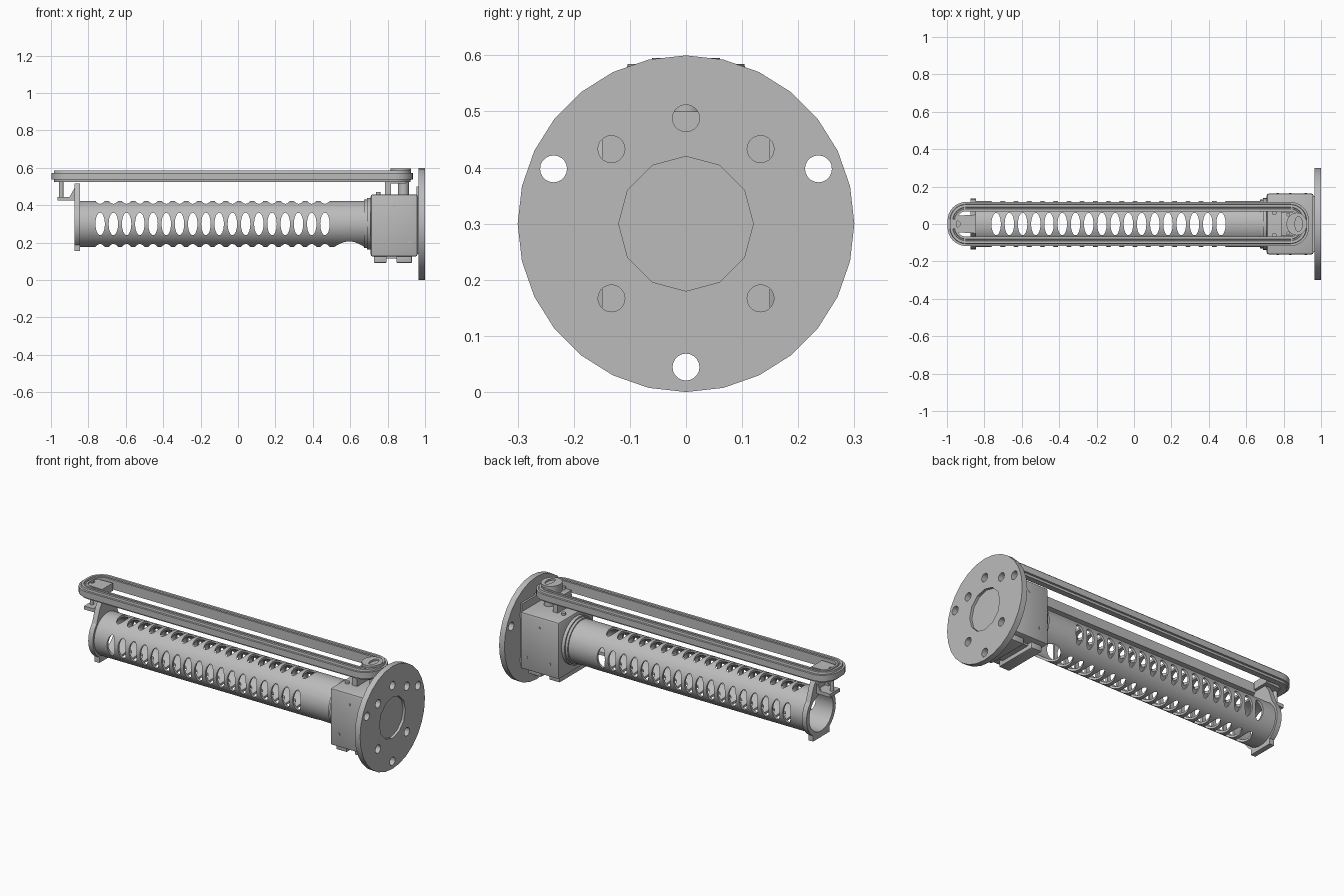
import bpy, bmesh, math
from mathutils import Matrix, Vector

if "Cube" in bpy.data.objects:
    bpy.data.objects.remove(bpy.data.objects["Cube"], do_unlink=True)

grey = bpy.data.materials.new("light grey metal")
grey.use_nodes = True
grey.diffuse_color = (0.5, 0.5, 0.5, 1)
grey.node_tree.nodes["Principled BSDF"].inputs["Base Color"].default_value = (0.5, 0.5, 0.5, 1)

AXIS_Z = 0.3
TURN = {"X": Matrix.Rotation(math.pi / 2, 4, "Y"),
        "Y": Matrix.Rotation(math.pi / 2, 4, "X"),
        "Z": Matrix.Identity(4)}


def finish(name, bm, smooth=True):
    bmesh.ops.recalc_face_normals(bm, faces=bm.faces)
    mesh = bpy.data.meshes.new(name)
    bm.to_mesh(mesh)
    bm.free()
    ob = bpy.data.objects.new(name, mesh)
    bpy.context.collection.objects.link(ob)
    mesh.materials.append(grey)
    if smooth:
        shade(ob)
    return ob


def shade(ob):
    bpy.ops.object.select_all(action="DESELECT")
    ob.select_set(True)
    bpy.context.view_layer.objects.active = ob
    bpy.ops.object.shade_smooth_by_angle(angle=math.radians(32))


def add_cyl(bm, axis, centre, r, length, sides=32, stretch=(1, 1, 1)):
    m = Matrix.Translation(centre) @ Matrix.Diagonal((*stretch, 1)) @ TURN[axis]
    bmesh.ops.create_cone(bm, cap_ends=True, segments=sides, radius1=r, radius2=r,
                          depth=length, matrix=m)


def add_box(bm, x, y, z):
    size = (x[1] - x[0], y[1] - y[0], z[1] - z[0])
    mid = (sum(x) / 2, sum(y) / 2, sum(z) / 2)
    return bmesh.ops.create_cube(bm, size=1, matrix=Matrix.Translation(mid) @ Matrix.Diagonal((*size, 1)))


def cyl(name, axis, centre, r, length, sides=32, stretch=(1, 1, 1)):
    bm = bmesh.new()
    add_cyl(bm, axis, centre, r, length, sides, stretch)
    return finish(name, bm)


def box(name, x, y, z, bevel=0):
    bm = bmesh.new()
    add_box(bm, x, y, z)
    if bevel:
        bmesh.ops.bevel(bm, geom=bm.edges[:], offset=bevel, segments=2, affect="EDGES", profile=0.5)
    return finish(name, bm)


def prism(name, points, lift):
    """Extrude a flat outline along a vector."""
    bm = bmesh.new()
    face = bm.faces.new([bm.verts.new(p) for p in points])
    new = bmesh.ops.extrude_face_region(bm, geom=[face])["geom"]
    bmesh.ops.translate(bm, vec=lift, verts=[v for v in new if isinstance(v, bmesh.types.BMVert)])
    return finish(name, bm)


def cut(ob, bm):
    cutter = finish("cutter", bm, False)
    cutter.hide_render = True
    mod = ob.modifiers.new("cut", "BOOLEAN")
    mod.operation, mod.solver, mod.object = "DIFFERENCE", "EXACT", cutter
    shade(ob)
    bpy.ops.object.modifier_apply(modifier=mod.name)
    bpy.data.objects.remove(cutter, do_unlink=True)
    shade(ob)


def pipe(name, x0, x1, outer, inner, sides=64):
    ob = cyl(name, "X", ((x0 + x1) / 2, 0, AXIS_Z), outer, x1 - x0, sides)
    bm = bmesh.new()
    add_cyl(bm, "X", ((x0 + x1) / 2, 0, AXIS_Z), inner, x1 - x0 + 0.1, sides)
    cut(ob, bm)
    return ob


# Perforated tube: two crossing rows of oval slots and one large lower opening
tube = pipe("perforated_tube", -0.86, 0.69, 0.123, 0.11)
for axis in "YZ":
    bm = bmesh.new()
    for i in range(18):
        flat = (0.42, 1, 1)
        add_cyl(bm, axis, (-0.737 + i * 0.0707, 0, AXIS_Z), 0.06, 0.4, 24, flat)
    cut(tube, bm)
bm = bmesh.new()
add_cyl(bm, "Z", (0.595, 0, 0.15), 0.08, 0.2)
cut(tube, bm)

# Collars between tube and gearbox
pipe("tube_collar", 0.675, 0.692, 0.13, 0.1)
pipe("gearbox_collar", 0.69, 0.72, 0.138, 0.1)

# Tube end ring with foot and side ears
ring = pipe("end_ring", -0.875, -0.845, 0.135, 0.11)
box("end_foot", (-0.875, -0.845), (-0.075, 0.075), (0.155, 0.188))
prism("end_upright", [(-0.875, y, z) for y, z in
      ((-0.1, 0.39), (-0.06, 0.412), (0.06, 0.412), (0.1, 0.39), (0.07, 0.47), (0.04, 0.515),
       (-0.04, 0.515), (-0.07, 0.47))], (0.03, 0, 0))
box("tension_shelf", (-0.965, -0.87), (-0.045, 0.045), (0.425, 0.445))
for s in (-1, 1):
    prism("shelf_gusset", [(-0.875, s * 0.035, 0.445), (-0.9, s * 0.035, 0.445),
                           (-0.875, s * 0.035, 0.49)], (0, 0.01 * s, 0))
cyl("tension_post", "Z", (-0.945, 0, 0.48), 0.012, 0.1, 16)
cap = prism("tension_cap", [(x, y, 0.53) for x, y in
            ((-0.975, -0.02), (-0.94, -0.045), (-0.845, -0.05), (-0.845, 0.05),
             (-0.94, 0.045), (-0.975, 0.02))], (0, 0, 0.045))
bm = bmesh.new()
add_cyl(bm, "Z", (-0.945, 0, 0.58), 0.016, 0.04, 16)
cut(cap, bm)

# Grooved belt swept round a long rounded loop; profile is (inset, height)
profile = [(0, 0.537), (0, 0.573), (0.012, 0.573), (0.014, 0.585), (0.028, 0.585), (0.03, 0.577),
           (0.036, 0.577), (0.038, 0.583), (0.05, 0.583), (0.05, 0.527), (0.014, 0.525), (0.012, 0.537)]
bm = bmesh.new()
loops = []
for inset, z in profile:
    r = 0.1 - inset
    loop = []
    for q, (cx, cy) in enumerate(((0.835, 0.018), (-0.897, 0.018), (-0.897, -0.018), (0.835, -0.018))):
        for k in range(9):
            a = math.pi / 2 * (q + k / 8)
            loop.append(bm.verts.new((cx + r * math.cos(a), cy + r * math.sin(a), z)))
    loops.append(loop)
n = len(loops[0])
for a, b in zip(loops, loops[1:] + loops[:1]):
    for i in range(n):
        bm.faces.new((a[i], a[(i + 1) % n], b[(i + 1) % n], b[i]))
finish("drive_belt", bm)

# Gearbox with screws, feet and cross link
box("gearbox", (0.709, 0.96), (-0.163, 0.163), (0.125, 0.458), 0.012)
bm = bmesh.new()
for x, z in ((0.835, 0.395), (0.768, 0.203), (0.918, 0.203)):
    add_cyl(bm, "Y", (x, 0, z), 0.007, 0.332, 10)
finish("gearbox_screws", bm)
box("front_foot", (0.727, 0.795), (-0.13, 0.13), (0.092, 0.145), 0.004)
box("rear_foot", (0.847, 0.93), (-0.13, 0.13), (0.092, 0.145), 0.004)
box("foot_link", (0.79, 0.85), (-0.1, 0.1), (0.115, 0.13))

# Drive pulley and its support
box("pulley_post", (0.785, 0.817), (-0.065, 0.065), (0.45, 0.52))
cyl("pulley_shaft", "Z", (0.885, 0, 0.5), 0.029, 0.1, 24)
box("pulley_bridge", (0.785, 0.9), (-0.065, 0.065), (0.515, 0.545), 0.004)
hub = cyl("pulley_cap", "Z", (0.87, 0, 0.565), 0.055, 0.06, 32, (1, 1.1, 1))
bm = bmesh.new()
add_cyl(bm, "Z", (0.88, 0, 0.595), 0.04, 0.02, 24, (0.5, 1, 1))
cut(hub, bm)
bm = bmesh.new()
for s in (-1, 1):
    add_cyl(bm, "Z", (0.825, s * 0.05, 0.55), 0.01, 0.02, 12)
    add_cyl(bm, "Z", (0.75, s * 0.06, 0.46), 0.012, 0.02, 12)
finish("pulley_bolts", bm)

# Mounting flange: bolt holes and a shallow central recess
flange = cyl("mounting_flange", "X", (0.983, 0, AXIS_Z), 0.3, 0.034, 28)
bm = bmesh.new()
for radius, angles in ((0.2555, (22.5, 157.5, 270)), (0.188, (45, 90, 135, 225, 315))):
    for deg in angles:
        a = math.radians(deg)
        add_cyl(bm, "X", (0.98, radius * math.cos(a), AXIS_Z + radius * math.sin(a)), 0.024, 0.1, 20)
add_cyl(bm, "X", (1.0, 0, AXIS_Z), 0.12, 0.03, 12)
cut(flange, bm)
box("flange_joint", (0.955, 0.968), (-0.15, 0.15), (0.14, 0.5))
